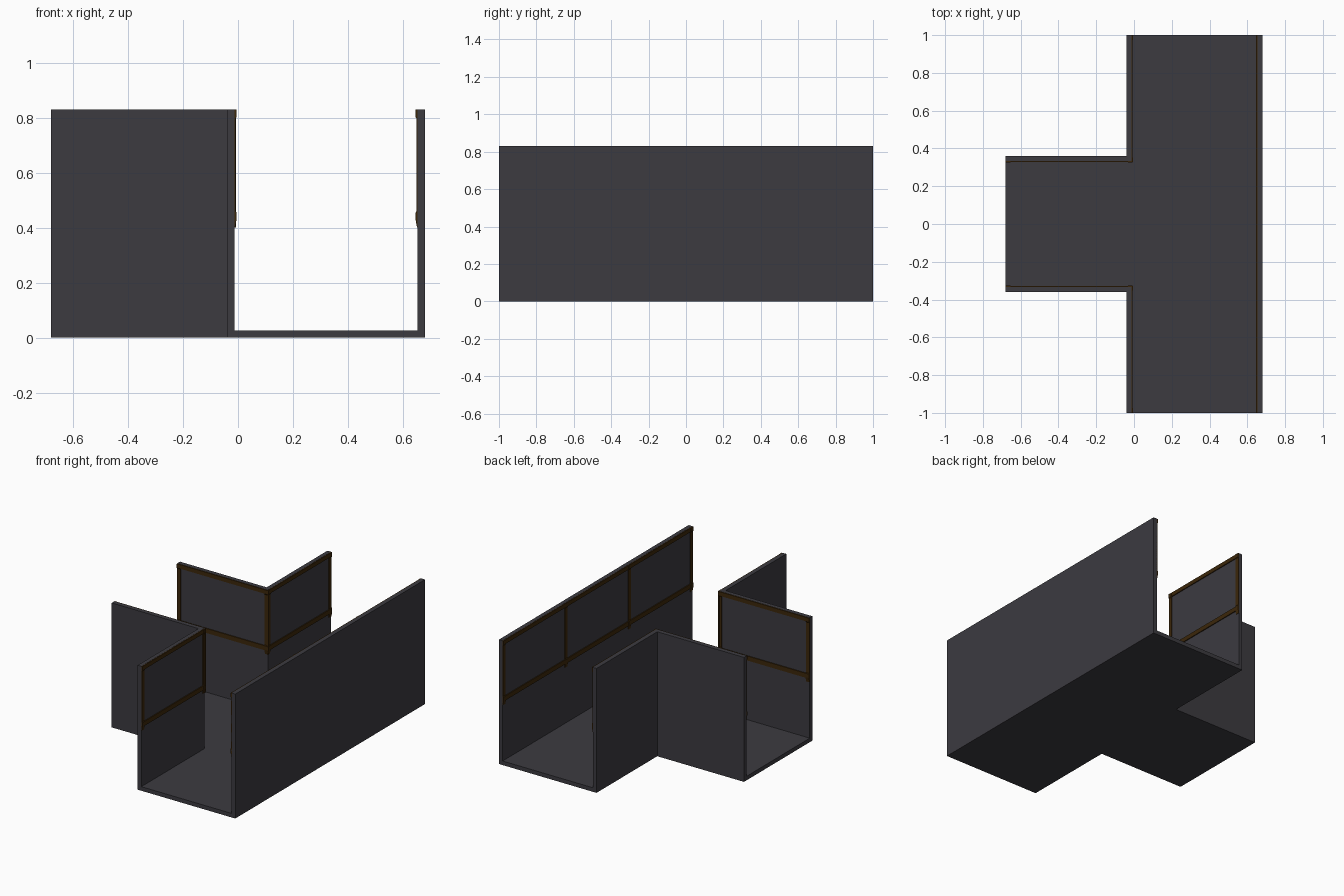
import bpy
import bmesh
from mathutils import Vector

if "Cube" in bpy.data.objects:
    bpy.data.objects.remove(bpy.data.objects["Cube"])

T = 0.027            # wall and floor thickness
H = 0.83             # total height
X_IN, X_OUT = -0.04, 0.68
Y_BR = 0.36          # half width of the side branch


def material(name, rgb):
    m = bpy.data.materials.new(name)
    m.diffuse_color = (*rgb, 1)
    m.use_nodes = True
    m.node_tree.nodes["Principled BSDF"].inputs["Base Color"].default_value = m.diffuse_color
    return m


GREY = material("charcoal panel", (0.045, 0.043, 0.051))
BROWN = material("dark bronze trim", (0.045, 0.020, 0.003))


def extrude(name, points, offset, mat):
    """Flat polygon pushed along offset into a solid."""
    bm = bmesh.new()
    face = bm.faces.new([bm.verts.new(p) for p in points])
    res = bmesh.ops.extrude_face_region(bm, geom=[face])
    verts = [v for v in res["geom"] if isinstance(v, bmesh.types.BMVert)]
    bmesh.ops.translate(bm, verts=verts, vec=offset)
    bmesh.ops.recalc_face_normals(bm, faces=bm.faces)
    mesh = bpy.data.meshes.new(name)
    bm.to_mesh(mesh)
    bm.free()
    mesh.materials.append(mat)
    ob = bpy.data.objects.new(name, mesh)
    bpy.context.collection.objects.link(ob)
    return ob


def prism(name, outline, z0, z1):
    return extrude(name, [(x, y, z0) for x, y in outline], (0, 0, z1 - z0), GREY)


# T-shaped floor
prism("floor", [(X_IN, -1), (X_OUT, -1), (X_OUT, 1), (X_IN, 1), (X_IN, Y_BR),
                (-X_OUT, Y_BR), (-X_OUT, -Y_BR), (X_IN, -Y_BR)], 0, T)

# Long straight wall
prism("long_wall", [(X_OUT - T, -1), (X_OUT, -1), (X_OUT, 1), (X_OUT - T, 1)], T, H)

# Two L-shaped corner walls
for s, side in ((-1, "front"), (1, "back")):
    yi, yo = s * (Y_BR - T), s * Y_BR
    prism(side + "_corner_wall", [(-X_OUT, yi), (X_IN + T, yi), (X_IN + T, s),
                                  (X_IN, s), (X_IN, yo), (-X_OUT, yo)], T, H)


def trim(name, start, end, normal, posts):
    """Rails and footed posts on a wall face from start to end."""
    a, b, n = Vector((*start, 0)), Vector((*end, 0)), Vector((*normal, 0))
    d = (b - a).normalized()
    length = (b - a).length

    def bar(part, profile, s0, s1):
        pts = [a + d * s0 + n * out + Vector((0, 0, z)) for out, z in profile]
        extrude(f"{name}_{part}", pts, d * (s1 - s0), BROWN)

    # rails along the top and at mid height
    for part, z0, z1 in (("top_rail", 0.802, H - 0.001), ("lower_rail", 0.425, 0.455)):
        bar(part, [(-0.002, z0), (0.006, z0), (0.006, z1), (-0.002, z1)], 0, length)
    # posts with a tapered foot
    foot = [(-0.002, 0.400), (0.002, 0.400), (0.0075, 0.430), (0.0075, 0.455),
            (0.004, 0.460), (0.004, 0.797), (0.0075, 0.802), (0.0075, H - 0.001),
            (-0.002, H - 0.001)]
    for i, s in enumerate(posts):
        s0 = min(max(s * length - 0.013, 0), length - 0.026)
        bar(f"post_{i + 1}", foot, s0, s0 + 0.026)


# Bronze frames on the inner faces
trim("long_wall_trim", (X_OUT - T, -1), (X_OUT - T, 1), (-1, 0), (0, 1 / 3, 2 / 3, 1))
for s, side in ((-1, "front"), (1, "back")):
    yi = s * (Y_BR - T)
    trim(side + "_passage_trim", (X_IN + T, yi - s * 0.006), (X_IN + T, s), (1, 0), (0, 1))
    trim(side + "_branch_trim", (-X_OUT, yi), (X_IN + T + 0.006, yi), (0, -s), (0, 1))
